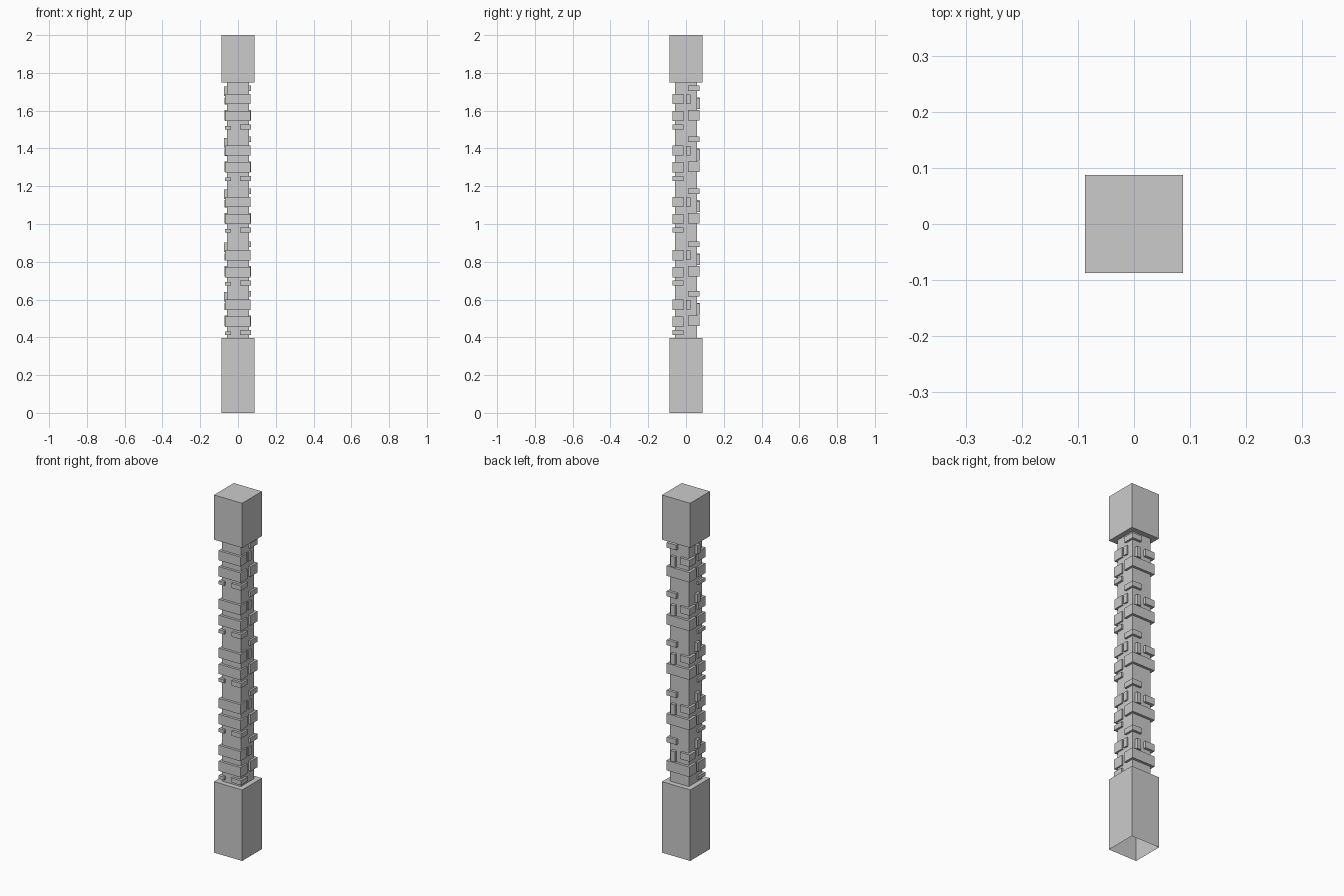
import bpy, bmesh

if "Cube" in bpy.data.objects:
    bpy.data.objects.remove(bpy.data.objects["Cube"])


def box(bm, x0, x1, y0, y1, z0, z1, skip=()):
    """Add an axis-aligned box; skip may hold 'bottom' and/or 'top'."""
    lo = [bm.verts.new(p) for p in ((x0, y0, z0), (x1, y0, z0), (x1, y1, z0), (x0, y1, z0))]
    hi = [bm.verts.new((v.co.x, v.co.y, z1)) for v in lo]
    for i in range(4):
        j = (i + 1) % 4
        bm.faces.new((lo[i], lo[j], hi[j], hi[i]))
    if 'bottom' not in skip:
        bm.faces.new(lo[::-1])
    if 'top' not in skip:
        bm.faces.new(hi)


def make(name, boxes, skip=()):
    bm = bmesh.new()
    for b in boxes:
        box(bm, *b, skip=skip)
    mesh = bpy.data.meshes.new(name)
    bm.to_mesh(mesh)
    bm.free()
    ob = bpy.data.objects.new(name, mesh)
    bpy.context.collection.objects.link(ob)
    return ob


H, S = 0.087, 0.058          # half widths of end blocks and shaft
Z1, Z2 = 0.397, 1.75

# Plain end blocks (base is open underneath) and square shaft
make("base_block", [(-H, H, -H, H, 0, Z1)], skip=('bottom',))
make("top_block", [(-H, H, -H, H, Z2, 2)])
make("shaft", [(-S, S, -S, S, Z1, Z2)], skip=('bottom', 'top'))

# Raised blocks of one repeat, heights given for the lowest repeat
PATTERN = {
    "front_right_corner": (0.010, 0.069, -0.072, -0.013, 0.412, 0.438),
    "front_left_stub": (-0.069, -0.036, -0.072, -0.013, 0.412, 0.431),
    "front_lower_band": (-0.069, 0.067, -0.072, -0.013, 0.456, 0.511),
    "back_lower_band": (-0.072, 0.070, 0.010, 0.072, 0.459, 0.515),
    "front_upper_band": (-0.069, 0.066, -0.072, -0.013, 0.546, 0.600),
    "right_upright": (0.040, 0.066, 0.000, 0.024, 0.547, 0.597),
    "back_upright": (0.017, 0.042, 0.040, 0.075, 0.520, 0.578),
    "back_left_corner": (-0.072, -0.013, 0.013, 0.072, 0.545, 0.583),
    "left_upright": (-0.074, -0.040, -0.022, 0.003, 0.590, 0.640),
    "back_right_corner": (0.010, 0.069, 0.010, 0.072, 0.617, 0.646),
}
OFFSETS = (0, 0.262, 0.543, 0.816, 1.088)

for name, (x0, x1, y0, y1, z0, z1) in PATTERN.items():
    make(name, [(x0, x1, y0, y1, z0 + d, z1 + d) for d in OFFSETS])
